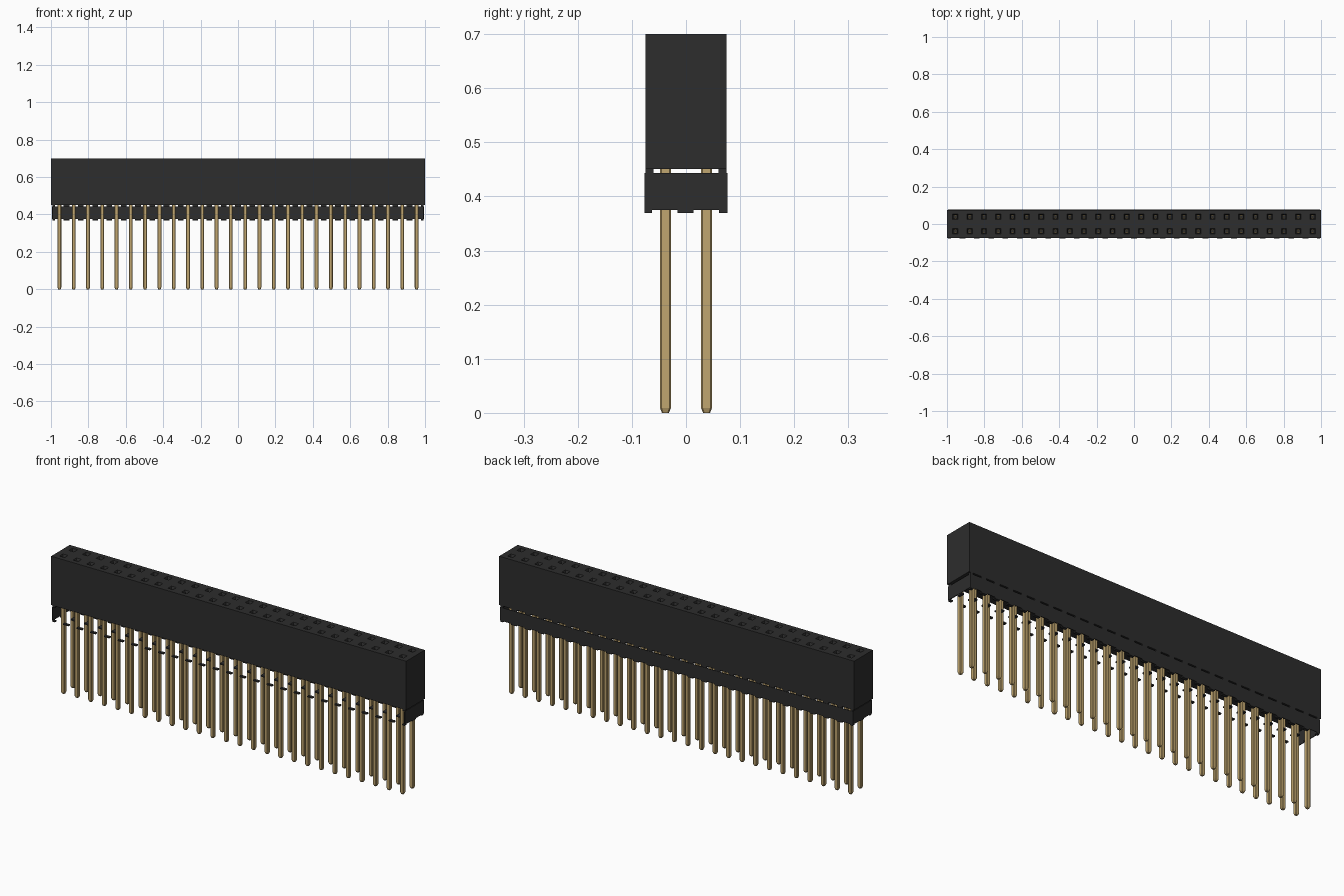
import bpy, bmesh
from mathutils import Vector

if "Cube" in bpy.data.objects:
    bpy.data.objects.remove(bpy.data.objects["Cube"], do_unlink=True)

COLS, PITCH = 26, 0.0764
COL_X = [(i - (COLS - 1) / 2) * PITCH for i in range(COLS)]
ROW_Y = (-0.038, 0.038)
RIB_X = [(i - COLS / 2) * PITCH for i in range(COLS + 1)]


def material(name, rgb, rough):
    m = bpy.data.materials.new(name)
    m.use_nodes = True
    m.diffuse_color = (*rgb, 1)
    b = m.node_tree.nodes["Principled BSDF"]
    b.inputs["Base Color"].default_value = (*rgb, 1)
    b.inputs["Roughness"].default_value = rough
    return m


black = material("black plastic", (0.026, 0.026, 0.026), 0.6)
gold = material("gold metal", (0.53, 0.38, 0.16), 0.5)


def finish(bm, name, mat):
    bmesh.ops.recalc_face_normals(bm, faces=bm.faces)
    me = bpy.data.meshes.new(name)
    bm.to_mesh(me)
    bm.free()
    me.materials.append(mat)
    ob = bpy.data.objects.new(name, me)
    bpy.context.collection.objects.link(ob)
    return ob


def box(bm, x0, x1, y0, y1, z0, z1):
    geo = bmesh.ops.create_cube(bm, size=1)
    for v in geo["verts"]:
        v.co = Vector((x0 if v.co.x < 0 else x1,
                       y0 if v.co.y < 0 else y1,
                       z0 if v.co.z < 0 else z1))


def loft(bm, x, y, rings):
    """Stack of square rings (z, half width, corner chamfer) with end caps."""
    loops = []
    for z, h, c in rings:
        if c:
            pts = [(h, c - h), (h, h - c), (h - c, h), (c - h, h),
                   (-h, h - c), (-h, c - h), (c - h, -h), (h - c, -h)]
        else:
            pts = [(h, -h), (h, h), (-h, h), (-h, -h)]
        loops.append([bm.verts.new((x + a, y + b, z)) for a, b in pts])
    for lo, hi in zip(loops, loops[1:]):
        n = len(lo)
        for i in range(n):
            bm.faces.new((lo[i], lo[(i + 1) % n], hi[(i + 1) % n], hi[i]))
    bm.faces.new(loops[0][::-1])
    bm.faces.new(loops[-1])


# Socket body, with a funnel-mouthed hole cut above each pin
bm = bmesh.new()
box(bm, -1, 1, -0.075, 0.075, 0.451, 0.70)
body = finish(bm, "socket_body", black)
bm = bmesh.new()
for x in COL_X:
    for y in ROW_Y:
        loft(bm, x, y, [(0.60, 0.009, 0), (0.688, 0.009, 0), (0.703, 0.0155, 0)])
cutter = finish(bm, "hole_cutter", black)
cutter.hide_render = True
mod = body.modifiers.new("holes", 'BOOLEAN')
mod.operation, mod.solver, mod.object = 'DIFFERENCE', 'EXACT', cutter
bpy.context.view_layer.update()
cut = bpy.data.meshes.new_from_object(
    body.evaluated_get(bpy.context.evaluated_depsgraph_get()))
body.modifiers.clear()
body.data = cut
body.data.materials.clear()
body.data.materials.append(black)
for p in body.data.polygons:
    p.material_index = 0
bpy.data.objects.remove(cutter, do_unlink=True)

# Spring contacts inside the holes
bm = bmesh.new()
for x in COL_X:
    for y in ROW_Y:
        for s in (-1, 1):
            ya, yb = sorted((y + s * 0.0045, y + s * 0.0088))
            box(bm, x - 0.006, x + 0.006, ya, yb, 0.60, 0.675)
finish(bm, "spring_contacts", gold)

# Long pins with chamfered edges and tapered tips
bm = bmesh.new()
for x in COL_X:
    for y in ROW_Y:
        loft(bm, x, y, [(0, 0.0065, 0.002), (0.009, 0.010, 0.0028),
                        (0.455, 0.010, 0.0028)])
finish(bm, "pins", gold)

# Spacer shell: back wall and two end walls, open at the front and below
bm = bmesh.new()
box(bm, -0.992, 0.992, 0.074, 0.0765, 0.375, 0.443)
for s in (-1, 1):
    xa, xb = sorted((s * 0.990, s * 0.9935))
    box(bm, xa, xb, -0.0765, 0.0765, 0.375, 0.443)
finish(bm, "spacer_walls", black)

# Small ribs above the spacer and three rows of feet below it
bm_rib, bm_foot = bmesh.new(), bmesh.new()
for x in RIB_X:
    x0, x1 = max(x - 0.015, -0.992), min(x + 0.015, 0.992)
    box(bm_rib, x0, x1, 0.060, 0.075, 0.4425, 0.4515)
    for y0, y1 in ((-0.0765, -0.063), (-0.016, 0.014), (0.061, 0.0765)):
        box(bm_foot, x0, x1, y0, y1, 0.369, 0.3755)
for x0, x1 in ((-0.992, -0.978), (0.978, 0.992)):
    box(bm_rib, x0, x1, -0.075, -0.060, 0.4425, 0.4515)
finish(bm_rib, "spacer_ribs", black)
finish(bm_foot, "spacer_feet", black)
